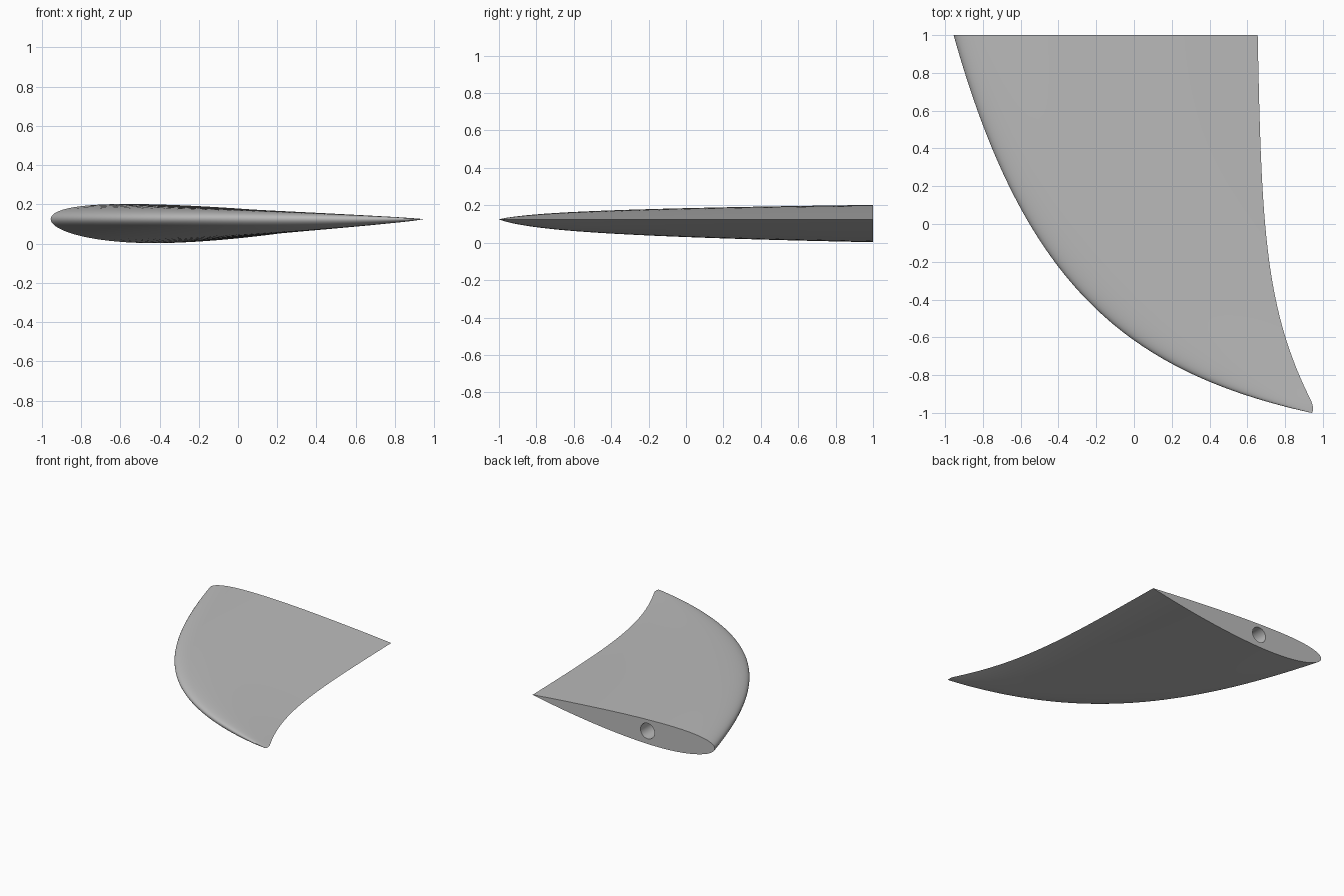
import bpy, bmesh, math
from mathutils import Vector
from mathutils.geometry import interpolate_bezier

if "Cube" in bpy.data.objects:
    bpy.data.objects.remove(bpy.data.objects["Cube"])

MID_Z = 0.125      # height of the chord plane
THICK = 0.123      # thickness as a share of the chord
CAMBER = 0.0152    # camber as a share of the chord, bulging downward
PEAK = 0.4         # chord position of the greatest camber
SIDE = 40          # points along each side of a section
SPAN = 64          # sections from root to tip


def material(name, value):
    mat = bpy.data.materials.new(name)
    mat.use_nodes = True
    colour = (value, value, value, 1)
    mat.diffuse_color = colour
    mat.node_tree.nodes["Principled BSDF"].inputs["Base Color"].default_value = colour
    return mat


def bezier(points, count):
    return interpolate_bezier(*[Vector(p) for p in points], count)


def x_at(curve, y):
    """x on a sampled curve that runs down in y"""
    for a, b in zip(curve, curve[1:]):
        if b.y <= y:
            return a.x + (b.x - a.x) * (a.y - y) / (a.y - b.y)
    return curve[-1].x


def section():
    """closed foil outline on a unit chord, from trailing edge over the top"""
    def half(t):
        return 5 * THICK * (0.2969 * math.sqrt(t) - 0.126 * t - 0.3516 * t**2
                            + 0.2843 * t**3 - 0.1036 * t**4)

    def mean(t):
        reach = PEAK if t < PEAK else 1 - PEAK
        return -CAMBER * (1 - ((t - PEAK) / reach) ** 2)

    ts = [(1 + math.cos(math.pi * i / SIDE)) / 2 for i in range(SIDE + 1)]
    top = [(t, mean(t) + half(t)) for t in ts]
    bottom = [(t, mean(t) - half(t)) for t in reversed(ts[1:-1])]
    return top + bottom


# Planform edges, root to tip
leading = bezier([(-0.955, 1), (-0.591, -0.3), (-0.06, -0.78), (0.94, -1)], SPAN)
trailing = bezier([(0.655, 1), (0.675, 0), (0.69, -0.44), (0.935, -0.93)], SPAN)
trailing += bezier([(0.935, -0.93), (0.948, -0.956), (0.952, -0.98), (0.943, -1)], 12)[1:]

# Fin body: lofted foil sections
bm = bmesh.new()
outline = section()
rings = []
for p in leading:
    chord = max(x_at(trailing, p.y) - p.x, 0.003)
    rings.append([bm.verts.new((p.x + chord * t, p.y, MID_Z + chord * h))
                  for t, h in outline])
for a, b in zip(rings, rings[1:]):
    for i in range(len(a)):
        j = (i + 1) % len(a)
        bm.faces.new((a[i], a[j], b[j], b[i]))
bm.faces.new(rings[0])
bm.faces.new(rings[-1])
bmesh.ops.recalc_face_normals(bm, faces=bm.faces)
mesh = bpy.data.meshes.new("fin")
bm.to_mesh(mesh)
bm.free()
fin = bpy.data.objects.new("fin", mesh)
bpy.context.collection.objects.link(fin)
mesh.materials.append(material("light grey", 0.5))

# Round mounting socket in the root face
bpy.ops.mesh.primitive_cylinder_add(vertices=48, radius=0.062, depth=0.8,
                                    location=(-0.36, 1, 0.107),
                                    rotation=(math.pi / 2, 0, 0))
cutter = bpy.context.object
cutter.name = "socket_cutter"
cutter.hide_render = True
cut = fin.modifiers.new("socket", 'BOOLEAN')
cut.operation = 'DIFFERENCE'
cut.solver = 'EXACT'
cut.object = cutter
bpy.ops.object.select_all(action='DESELECT')
fin.select_set(True)
bpy.context.view_layer.objects.active = fin
bpy.ops.object.modifier_apply(modifier="socket")
bpy.data.objects.remove(cutter)
bpy.ops.object.shade_smooth_by_angle(angle=math.radians(40))
